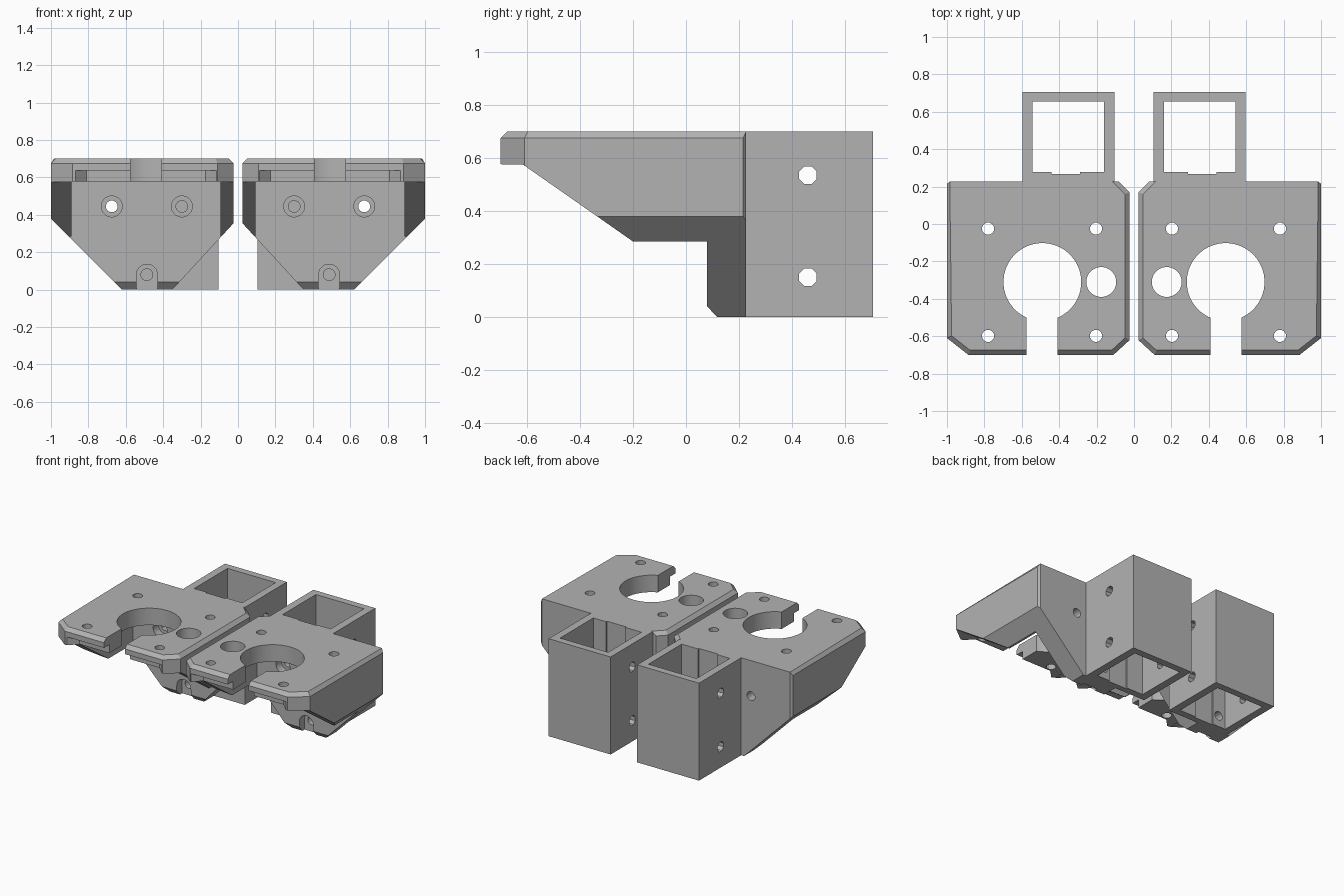
import bpy, bmesh, math
from mathutils import Vector

cube = bpy.data.objects.get("Cube")
if cube:
    bpy.data.objects.remove(cube, do_unlink=True)

grey = bpy.data.materials.new("plain grey")
grey.use_nodes = True
COLOUR = (0.45, 0.45, 0.45, 1)
grey.diffuse_color = COLOUR
grey.node_tree.nodes["Principled BSDF"].inputs["Base Color"].default_value = COLOUR


def prism(name, profile, axis, lo, hi, side, bevel=0):
    """Extrude a 2D profile along an axis; side = -1 mirrors it in x."""
    def place(p, t):
        a, b = p
        v = {"x": (t, a, b), "y": (a, t, b), "z": (a, b, t)}[axis]
        return Vector((v[0] * side, v[1], v[2]))
    bm = bmesh.new()
    rings = [[bm.verts.new(place(p, t)) for p in profile] for t in (lo, hi)]
    n = len(profile)
    for i in range(n):
        j = (i + 1) % n
        bm.faces.new((rings[0][i], rings[0][j], rings[1][j], rings[1][i]))
    bm.faces.new(rings[0][::-1])
    bm.faces.new(rings[1])
    bmesh.ops.recalc_face_normals(bm, faces=bm.faces)
    if bevel:
        # chamfer the top rim except along the back
        rim = [e for e in bm.edges if all(v.co.z > hi - 0.001 for v in e.verts)
               and sum(v.co.y for v in e.verts) / 2 < 0.22]
        bmesh.ops.bevel(bm, geom=rim, offset=bevel, segments=1, affect="EDGES")
    mesh = bpy.data.meshes.new(name)
    bm.to_mesh(mesh)
    bm.free()
    mesh.materials.append(grey)
    obj = bpy.data.objects.new(name, mesh)
    bpy.context.collection.objects.link(obj)
    return obj


def box(a0, a1, b0, b1):
    return [(a0, b0), (a1, b0), (a1, b1), (a0, b1)]


def circle(a, b, r, n=12):
    return [(a + r * math.cos(2 * math.pi * (i + 0.5) / n),
             b + r * math.sin(2 * math.pi * (i + 0.5) / n)) for i in range(n)]


def activate(obj):
    bpy.ops.object.select_all(action="DESELECT")
    obj.select_set(True)
    bpy.context.view_layer.objects.active = obj


def boolean(obj, cutter, operation="DIFFERENCE"):
    activate(obj)
    mod = obj.modifiers.new("cut", "BOOLEAN")
    mod.operation, mod.solver, mod.object = operation, "EXACT", cutter
    bpy.ops.object.modifier_apply(modifier=mod.name)
    bpy.data.objects.remove(cutter, do_unlink=True)


def build(side, label):
    def cut(obj, profile, axis, lo, hi):
        boolean(obj, prism("cutter", profile, axis, lo, hi, side))

    # motor bracket: plan outline trimmed by its side and front silhouettes
    plan = [(0.11, -0.70), (0.885, -0.70), (1.0, -0.61), (1.0, 0.215),
            (0.985, 0.227), (0.08, 0.227), (0.023, 0.17), (0.023, -0.62)]
    bracket = prism(label + "_motor_bracket", plan, "z", 0, 0.70, side, 0.025)
    flank = [(-0.8, 0.575), (-0.615, 0.575), (-0.2, 0.285), (0.08, 0.285),
             (0.08, 0.04), (0.117, 0), (0.3, 0), (0.3, 0.8), (-0.8, 0.8)]
    boolean(bracket, prism("cutter", flank, "x", -0.1, 1.1, side), "INTERSECT")
    face = [(0.36, -0.01), (0.61, -0.01), (1.01, 0.39), (1.01, 0.8),
            (0.01, 0.8), (0.01, 0.37)]
    boolean(bracket, prism("cutter", face, "y", -0.9, 0.5, side), "INTERSECT")

    # motor pocket and the relief under the front lip
    cut(bracket, box(0.093, 0.89, -0.8, 0.08), "z", -0.1, 0.578)
    relief = [(0.095, -0.72), (0.89, -0.72), (0.81, -0.64), (0.175, -0.64)]
    cut(bracket, relief, "z", 0.5, 0.638)

    # shaft opening with front slot, rod hole and motor screw holes
    cut(bracket, circle(0.49, -0.31, 0.208, 48), "z", 0.4, 0.9)
    cut(bracket, box(0.409, 0.574, -0.9, -0.4), "z", 0.4, 0.9)
    cut(bracket, circle(0.175, -0.31, 0.08, 32), "z", 0.4, 0.9)
    for x in (0.203, 0.78):
        for y in (-0.598, -0.025):
            cut(bracket, circle(x, y, 0.033), "z", 0.4, 0.9)

    # square tube behind the bracket, with a shallow groove inside
    tube = prism(label + "_square_tube", box(0.105, 0.597, 0.227, 0.705),
                 "z", 0, 0.70, side)
    bore = [(0.16, 0.277), (0.29, 0.277), (0.29, 0.267), (0.44, 0.267),
            (0.44, 0.277), (0.542, 0.277), (0.542, 0.655), (0.16, 0.655)]
    cut(tube, bore, "z", -0.1, 0.8)
    for z in (0.15, 0.535):
        cut(tube, circle(0.46, z, 0.036, 8), "x", 0, 0.8)

    # counterbored mounting screws through the back wall
    for x, z in ((0.30, 0.445), (0.675, 0.445), (0.487, 0.08)):
        cut(bracket, circle(x, z, 0.056, 24), "y", 0.0, 0.14)
        cut(bracket, circle(x, z, 0.032), "y", 0.0, 0.4)
        if x < 0.6:
            cut(tube, circle(x, z, 0.032), "y", 0.2, 0.4)
    cut(bracket, box(0.431, 0.543, -0.1, 0.08), "y", 0.0, 0.14)

    for obj in (bracket, tube):
        activate(obj)
        bpy.ops.object.shade_smooth_by_angle(angle=math.radians(25))


build(1, "left")
build(-1, "right")
